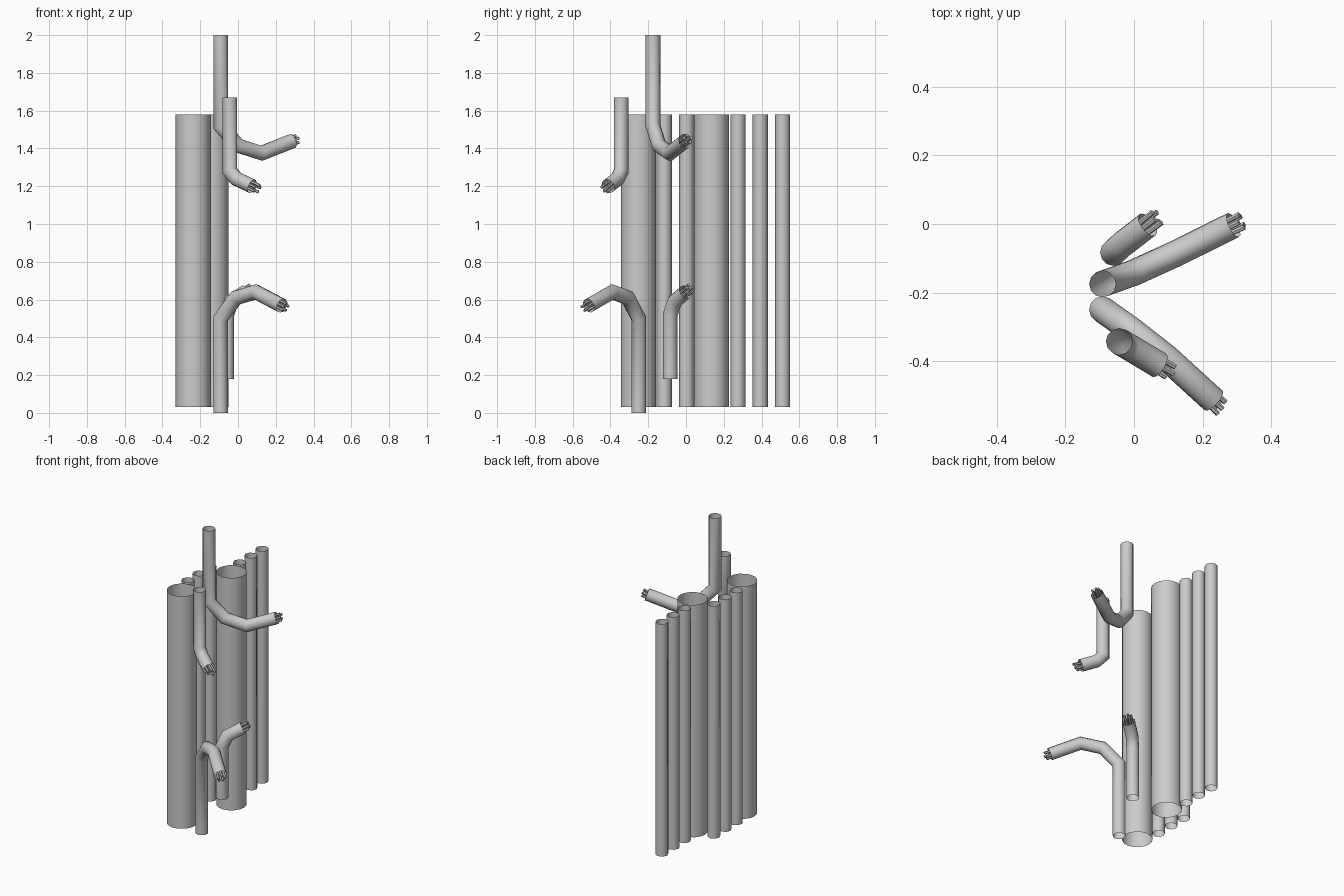
import bpy, bmesh, math, random
from mathutils import Vector

if "Cube" in bpy.data.objects:
    bpy.data.objects.remove(bpy.data.objects["Cube"])
random.seed(4)


def sweep(name, points, radius, sides, capped=False):
    """Round tube along a polyline, with mitred bends."""
    pts = [Vector(p) for p in points]
    dirs = [(b - a).normalized() for a, b in zip(pts, pts[1:])]
    side = dirs[0].cross(Vector((0, 1, 0))).normalized()
    up = dirs[0].cross(side)
    angles = [2 * math.pi * i / sides for i in range(sides)]
    rings = [[pts[0] + radius * (math.cos(a) * side + math.sin(a) * up) for a in angles]]
    for i, d in enumerate(dirs):
        end = pts[i + 1]
        n = d + dirs[i + 1] if i + 1 < len(dirs) else d
        rings.append([p + d * ((end - p).dot(n) / d.dot(n)) for p in rings[-1]])
    bm = bmesh.new()
    vs = [[bm.verts.new(p) for p in ring] for ring in rings]
    for r0, r1 in zip(vs, vs[1:]):
        for i in range(sides):
            j = (i + 1) % sides
            bm.faces.new((r0[i], r0[j], r1[j], r1[i]))
    if capped:
        bm.faces.new(vs[0][::-1])
        bm.faces.new(vs[-1])
    else:
        # make the open tube face outwards
        bm.normal_update()
        f = bm.faces[:][0] if not hasattr(bm.faces, "ensure_lookup_table") else next(iter(bm.faces))
        if f.normal.dot(f.calc_center_median() - (pts[0] + pts[1]) / 2) < 0:
            bmesh.ops.reverse_faces(bm, faces=bm.faces[:])
    if capped:
        bmesh.ops.recalc_face_normals(bm, faces=bm.faces[:])
    mesh = bpy.data.meshes.new(name)
    bm.to_mesh(mesh)
    bm.free()
    obj = bpy.data.objects.new(name, mesh)
    bpy.context.collection.objects.link(obj)
    bpy.ops.object.select_all(action='DESELECT')
    obj.select_set(True)
    bpy.context.view_layer.objects.active = obj
    bpy.ops.object.shade_smooth_by_angle(angle=math.radians(50))
    return obj


# straight open pipes: two groups of one large and three small
def pipe(name, x, y, radius, sides):
    sweep(name, [(x, y, 0.03), (x, y, 1.58)], radius, sides)


for g, (big, small_x, small_y) in enumerate([((-0.237, -0.252), -0.29, -0.115),
                                            ((-0.143, 0.135), -0.18, 0.275)], 1):
    pipe(f"large_pipe_{g}", *big, 0.093, 16)
    for k in range(3):
        pipe(f"small_pipe_{g}_{k + 1}", small_x, small_y + 0.118 * k, 0.04, 8)

# bent cables, upper pair hanging and lower pair rising
cables = {
    "upper_long_cable": [(-.092, -.175, 2), (-.092, -.175, 1.52), (0, -.142, 1.415),
                         (.125, -.085, 1.375), (.29, -.003, 1.44)],
    "upper_short_cable": [(-.043, -.343, 1.67), (-.043, -.343, 1.28),
                          (-.01, -.362, 1.24), (.075, -.413, 1.2)],
    "lower_long_cable": [(-.092, -.25, 0), (-.092, -.25, .5), (-.01, -.308, .61),
                         (.095, -.39, .64), (.232, -.515, .568)],
    "lower_short_cable": [(-.06, -.083, .18), (-.06, -.083, .52),
                          (-.035, -.06, .59), (.04, -.002, .64)],
}
for name, path in cables.items():
    sweep(name, path, 0.039, 12)
    # cut wires poking out of the bent end
    end = Vector(path[-1])
    d = (end - Vector(path[-2])).normalized()
    s = d.cross(Vector((0, 0, 1))).normalized()
    u = s.cross(d)
    for k in range(5):
        a = 2 * math.pi * k / 5 + 0.3
        off = 0.021 * (math.cos(a) * s + math.sin(a) * u)
        tip = end + d * random.uniform(0.025, 0.045) + off
        sweep(f"{name}_wire_{k + 1}", [end - d * 0.04 + off * 0.9, tip], 0.008, 6, True)
